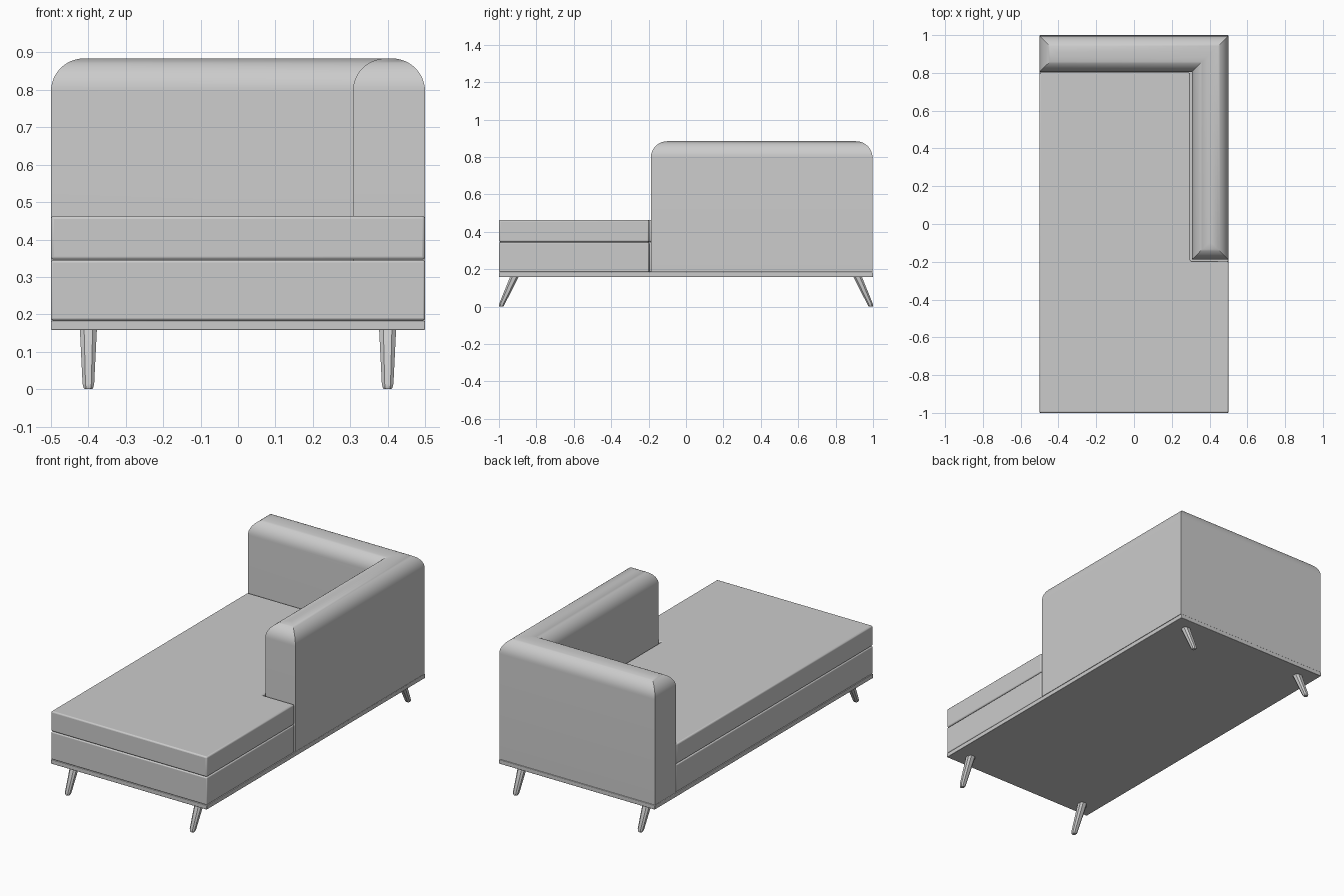
import bpy
import bmesh
import math

if "Cube" in bpy.data.objects:
    bpy.data.objects.remove(bpy.data.objects["Cube"])


def loft(name, rings):
    """Skin a list of equal-length point rings and cap both ends."""
    bm = bmesh.new()
    loops = [[bm.verts.new(p) for p in ring] for ring in rings]
    n = len(loops[0])
    for a, b in zip(loops, loops[1:]):
        for i in range(n):
            j = (i + 1) % n
            bm.faces.new((a[i], a[j], b[j], b[i]))
    bm.faces.new(loops[0][::-1])
    bm.faces.new(loops[-1])
    bmesh.ops.recalc_face_normals(bm, faces=bm.faces)
    mesh = bpy.data.meshes.new(name)
    bm.to_mesh(mesh)
    bm.free()
    obj = bpy.data.objects.new(name, mesh)
    bpy.context.collection.objects.link(obj)
    return obj


def smooth(obj, angle=35):
    bpy.ops.object.select_all(action='DESELECT')
    obj.select_set(True)
    bpy.context.view_layer.objects.active = obj
    bpy.ops.object.shade_smooth_by_angle(angle=math.radians(angle))


def slab(name, outline, z0, z1, bevel):
    """Extruded outline with softened edges."""
    obj = loft(name, [[(x, y, z) for x, y in outline] for z in (z0, z1)])
    mod = obj.modifiers.new("soft_edges", 'BEVEL')
    mod.width = bevel
    mod.segments = 3
    smooth(obj)


# Platform board
slab("platform", [(-.5, -1), (.5, -1), (.5, 1), (-.5, 1)], .158, .183, .003)

# L-shaped seat base and cushion, wrapping around the arm
SEAT = [(-.5, -1), (.5, -1), (.5, -.197), (.297, -.197), (.297, .801), (-.5, .801)]
slab("seat_base", SEAT, .184, .344, .006)
slab("seat_cushion", SEAT, .346, .463, .008)

# Backrest and arm: one mitred L with a rounded top
# each corner: x, y and the inward direction
WALL = [(-.5, .805, 1, 1), (.307, .805, 1, 1), (.307, -.188, 1, 1),
        (.5, -.188, -1, 1), (.5, .997, -1, -1), (-.5, .997, 1, -1)]
TOP, R, STEPS = .884, .088, 12
levels = [(0, .184)]
for k in range(STEPS + 1):
    a = math.pi / 2 * k / STEPS
    levels.append((R * (1 - math.cos(a)), TOP - R + R * math.sin(a)))
wall = loft("backrest_and_arm",
            [[(x + sx * d, y + sy * d, z) for x, y, sx, sy in WALL] for d, z in levels])
smooth(wall)

# Splayed, tapered legs with chamfered square section
# levels: z, distance from centre along y, half width
LEG = [(.165, .915, .023), (.014, .984, .0155), (.004, .987, .013), (0, .988, .010)]
OCT = [(1, -.5), (1, .5), (.5, 1), (-.5, 1), (-1, .5), (-1, -.5), (-.5, -1), (.5, -1)]
for side, sx in (("left", -1), ("right", 1)):
    for end, sy in (("front", -1), ("back", 1)):
        leg = loft(f"{end}_{side}_leg",
                   [[(sx * .4 + u * h, sy * yc + v * h, z) for u, v in OCT]
                    for z, yc, h in LEG])
        smooth(leg, 30)
